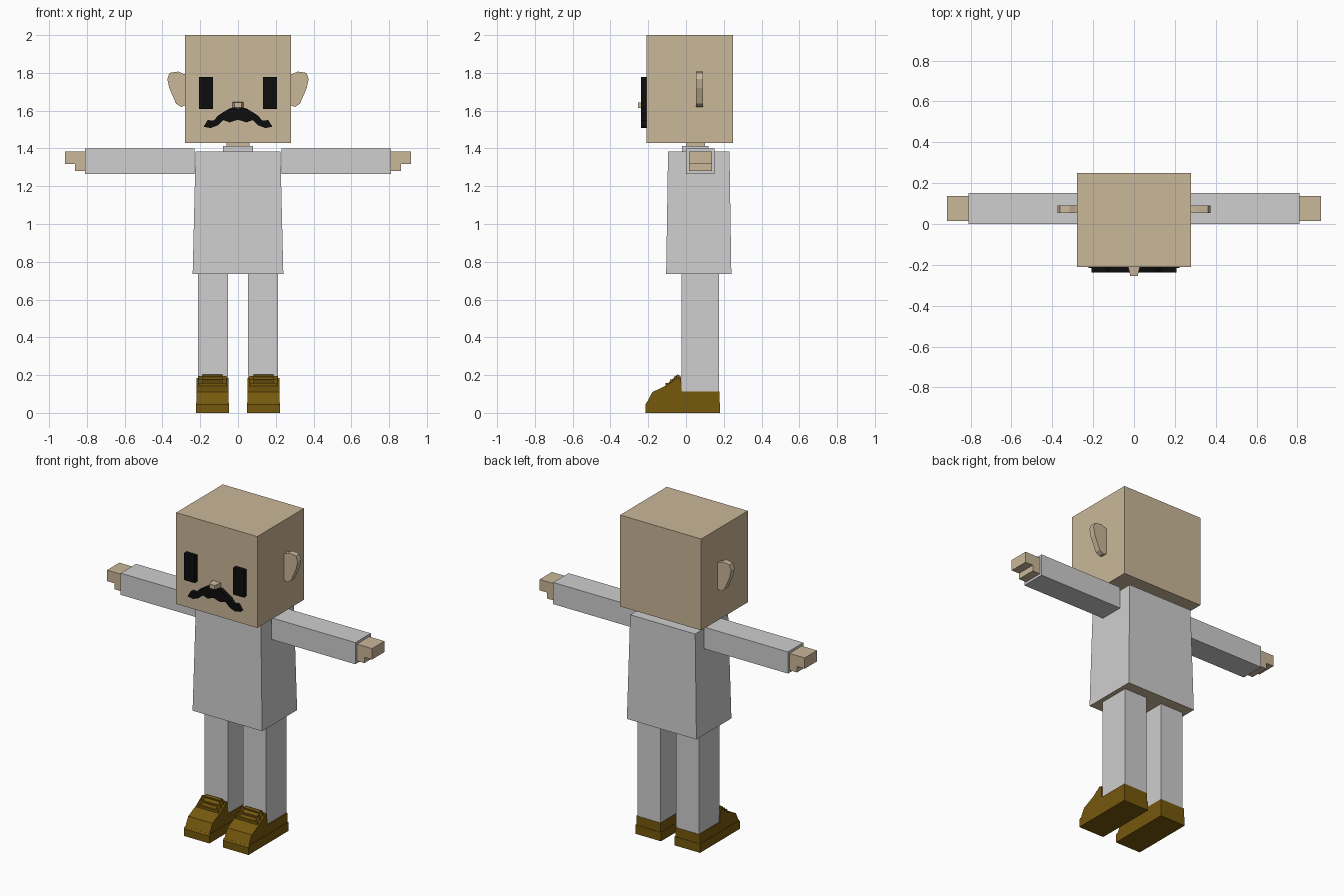
import bpy
import bmesh
from mathutils import Vector

cube = bpy.data.objects.get("Cube")
if cube:
    bpy.data.objects.remove(cube, do_unlink=True)


def material(name, rgb):
    m = bpy.data.materials.new(name)
    m.use_nodes = True
    m.diffuse_color = (*rgb, 1)
    m.node_tree.nodes["Principled BSDF"].inputs["Base Color"].default_value = (*rgb, 1)
    return m


skin = material("skin", (0.59, 0.475, 0.32))
cloth = material("grey cloth", (0.62, 0.62, 0.62))
leather = material("brown leather", (0.18, 0.098, 0.004))
black = material("black", (0.004, 0.004, 0.004))


def finish(name, bm, *mats):
    bmesh.ops.recalc_face_normals(bm, faces=bm.faces)
    me = bpy.data.meshes.new(name)
    bm.to_mesh(me)
    bm.free()
    for m in mats:
        me.materials.append(m)
    ob = bpy.data.objects.new(name, me)
    bpy.context.collection.objects.link(ob)
    return ob


def box(name, x, y, z, mat):
    """Box from (low, high) ranges along each axis."""
    bm = bmesh.new()
    bmesh.ops.create_cube(bm, size=1)
    for v in bm.verts:
        v.co = Vector([r[0] if c < 0 else r[1] for c, r in zip(v.co, (x, y, z))])
    return finish(name, bm, mat)


def prism(name, profile, axis, lo, hi, mat):
    """Extrude an outline in (x, z) along y, or in (y, z) along x."""
    def place(p, d):
        return (p[0], d, p[1]) if axis == "y" else (d, p[0], p[1])
    bm = bmesh.new()
    face = bm.faces.new([bm.verts.new(place(p, lo)) for p in profile])
    new = bmesh.ops.extrude_face_region(bm, geom=[face])["geom"]
    move = Vector(place((0, 0), hi - lo))
    bmesh.ops.translate(bm, vec=move, verts=[v for v in new if isinstance(v, bmesh.types.BMVert)])
    return finish(name, bm, mat)


# Head, neck and collar
box("head", (-0.28, 0.28), (-0.21, 0.25), (1.43, 2.0), skin)
box("neck", (-0.06, 0.06), (0.0, 0.1), (1.38, 1.44), skin)
box("collar", (-0.08, 0.08), (-0.02, 0.12), (1.37, 1.413), cloth)

# Flared shirt, with skin showing underneath
shirt = box("shirt", (-0.24, 0.24), (-0.105, 0.24), (0.735, 1.385), cloth)
for v in shirt.data.vertices:
    if v.co.z > 1:
        v.co.x *= 0.935
        v.co.y += 0.01 if v.co.y < 0 else -0.01
shirt.data.materials.append(skin)
for f in shirt.data.polygons:
    f.material_index = 1 if f.normal.z < -0.5 else 0

# Nose, tapering forward
nose = box("nose", (-0.03, 0.03), (-0.255, -0.205), (1.612, 1.645), skin)
for v in nose.data.vertices:
    if v.co.y < -0.23:
        v.co.x *= 0.6
        v.co.z = 1.63 + (v.co.z - 1.63) * 0.8

# Moustache outline, mirrored to both sides
half = [(0.02, 1.617), (0.045, 1.612), (0.078, 1.592), (0.108, 1.572),
        (0.128, 1.547), (0.16, 1.55), (0.182, 1.515), (0.145, 1.508),
        (0.108, 1.522), (0.078, 1.55), (0.045, 1.538)]
outline = [(0, 1.607)] + half + [(0, 1.552)] + [(-x, z) for x, z in reversed(half)]
prism("moustache", outline, "y", -0.238, -0.205, black)

ear = [(0.27, 1.79), (0.29, 1.795), (0.317, 1.807), (0.362, 1.8), (0.374, 1.768),
       (0.364, 1.72), (0.328, 1.637), (0.302, 1.62), (0.27, 1.63)]

# Shoe side outlines, toe towards -y
sole = [(-0.215, 0), (-0.215, 0.045), (-0.208, 0.055), (0.18, 0.055), (0.18, 0)]
upper = [(-0.21, 0.05), (-0.178, 0.11), (-0.1, 0.147), (-0.045, 0.186),
         (-0.027, 0.186), (-0.022, 0.112), (0.177, 0.112), (0.177, 0.05)]
tongue = [(-0.12, 0.12), (-0.1, 0.153), (-0.045, 0.204), (-0.028, 0.195), (-0.026, 0.12)]

for side, s in (("left", 1), ("right", -1)):
    def span(a, b):
        return tuple(sorted((a * s, b * s)))

    # Face
    box(side + "_eye", span(0.133, 0.207), (-0.238, -0.205), (1.61, 1.777), black)
    prism(side + "_ear", [(x * s, z) for x, z in ear], "y", 0.054, 0.09, skin)

    # Arm and stepped hand
    box(side + "_arm", span(0.23, 0.81), (0.0, 0.152), (1.265, 1.4), cloth)
    box(side + "_fingers", span(0.8, 0.915), (0.015, 0.137), (1.317, 1.385), skin)
    box(side + "_thumb", span(0.8, 0.862), (0.015, 0.137), (1.28, 1.325), skin)

    # Leg
    box(side + "_leg", span(0.053, 0.212), (-0.025, 0.175), (0.09, 0.745), cloth)

    # Shoe with tongue and laces
    prism(side + "_sole", sole, "x", *span(0.047, 0.223), leather)
    prism(side + "_shoe_upper", upper, "x", *span(0.051, 0.219), leather)
    prism(side + "_tongue", tongue, "x", *span(0.083, 0.187), leather)
    for i in range(3):
        y, z = -0.108 + 0.024 * i, 0.148 + 0.019 * i
        box(f"{side}_lace_{i + 1}", span(0.06, 0.21), (y, y + 0.013), (z - 0.01, z + 0.01), leather)
